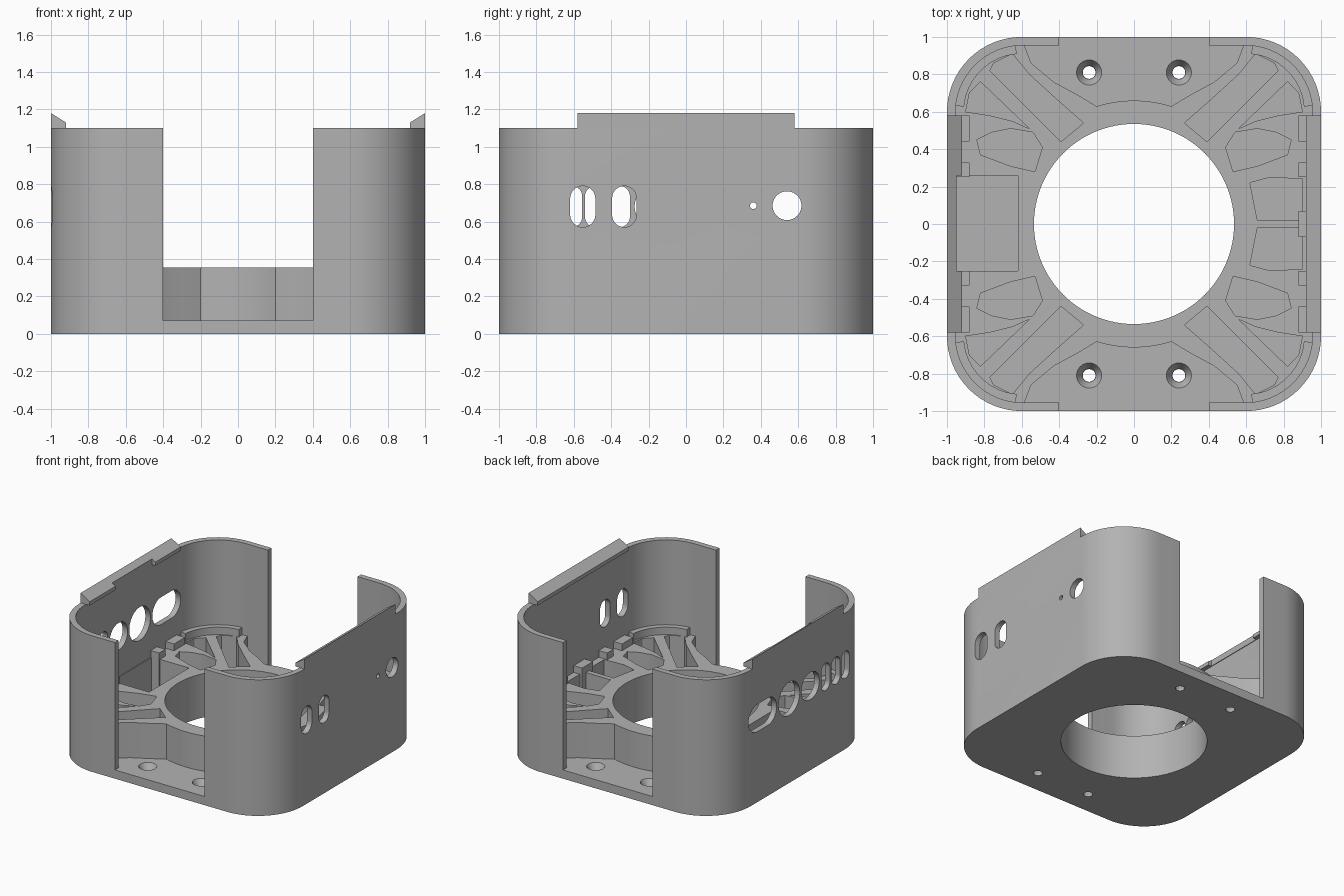
import bpy, bmesh
from math import sin, cos, pi, atan2

cube = bpy.data.objects.get("Cube")
if cube:
    bpy.data.objects.remove(cube)

grey = bpy.data.materials.new("plain_grey")
grey.use_nodes = True
COLOUR = (0.45, 0.45, 0.45, 1)
grey.diffuse_color = COLOUR
grey.node_tree.nodes["Principled BSDF"].inputs["Base Color"].default_value = COLOUR

FLOOR, CORE_TOP, WALL_TOP, INNER = 0.07, 0.355, 1.1, 0.955
QUADRANTS = [(1, 1), (-1, 1), (-1, -1), (1, -1)]


def arc(cx, cy, r, a0, a1, n=16):
    return [(cx + r * cos(a0 + (a1 - a0) * i / n), cy + r * sin(a0 + (a1 - a0) * i / n))
            for i in range(n + 1)]


def circle(cx, cy, r, n=64):
    return arc(cx, cy, r, 0, 2 * pi, n)[:-1]


def rounded_square(half, r):
    c = half - r
    pts = []
    for i, (sx, sy) in enumerate(QUADRANTS):
        pts += arc(sx * c, sy * c, r, i * pi / 2, (i + 1) * pi / 2)
    return pts


def stadium(cy, cz, w, h):
    r = min(w, h) / 2
    dy, dz = w / 2 - r, h / 2 - r
    pts = []
    for i, (sy, sz) in enumerate(QUADRANTS):
        pts += arc(cy + sy * dy, cz + sz * dz, r, i * pi / 2, (i + 1) * pi / 2, 8)
    return pts


def rect(x0, x1, y0, y1):
    return [(x0, y0), (x1, y0), (x1, y1), (x0, y1)]


def mirrored(pts, sx, sy):
    return [(x * sx, y * sy) for x, y in pts]


def prism(name, profiles, lo, hi, axis="z"):
    """Extrude closed profiles along an axis into one object."""
    place = {"x": lambda a, b, t: (t, a, b), "y": lambda a, b, t: (a, t, b),
             "z": lambda a, b, t: (a, b, t)}[axis]
    bm = bmesh.new()
    for pts in profiles:
        face = bm.faces.new([bm.verts.new(place(a, b, lo)) for a, b in pts])
        ext = bmesh.ops.extrude_face_region(bm, geom=[face])
        top = [v for v in ext["geom"] if isinstance(v, bmesh.types.BMVert)]
        bmesh.ops.translate(bm, verts=top, vec=place(0, 0, hi - lo))
    bmesh.ops.remove_doubles(bm, verts=bm.verts, dist=1e-5)
    bmesh.ops.recalc_face_normals(bm, faces=bm.faces)
    mesh = bpy.data.meshes.new(name)
    bm.to_mesh(mesh)
    bm.free()
    mesh.materials.append(grey)
    ob = bpy.data.objects.new(name, mesh)
    bpy.context.collection.objects.link(ob)
    return ob


def cut(ob, *cutters):
    for c in cutters:
        mod = ob.modifiers.new("cut", "BOOLEAN")
        mod.operation, mod.solver, mod.object = "DIFFERENCE", "EXACT", c
    dg = bpy.context.evaluated_depsgraph_get()
    mesh = bpy.data.meshes.new_from_object(ob.evaluated_get(dg))
    ob.modifiers.clear()
    ob.data = mesh


def countersinks():
    bm = bmesh.new()
    for sx, sy in QUADRANTS:
        ret = bmesh.ops.create_cone(bm, cap_ends=True, segments=32, radius1=0.036,
                                    radius2=0.07, depth=0.06)
        bmesh.ops.translate(bm, verts=ret["verts"], vec=(sx * 0.24, sy * 0.81, 0.045))
    mesh = bpy.data.meshes.new("countersink_cutter")
    bm.to_mesh(mesh)
    bm.free()
    ob = bpy.data.objects.new("countersink_cutter", mesh)
    bpy.context.collection.objects.link(ob)
    return ob


# Outer shell: floor and walls, open at front and back
shell = prism("shell", [rounded_square(1, 0.4)], 0, WALL_TOP)
cavity = prism("cavity_cutter", [rounded_square(INNER, 0.36)], FLOOR, 1.3)
opening = prism("opening_cutter", [rect(-0.4, 0.4, -1.2, 1.2)], FLOOR, 1.3)
bore = prism("bore_cutter", [circle(0, 0, 0.535, 96)], -0.2, 1.0)
screws = prism("screw_cutter", [circle(sx * 0.24, sy * 0.81, 0.034, 24)
                                for sx, sy in QUADRANTS], -0.2, 0.3)
sinks = countersinks()
left_ports = prism("left_port_cutter", [
    stadium(-0.552, 0.68, 0.135, 0.22), stadium(-0.33, 0.68, 0.13, 0.22),
    circle(0.36, 0.685, 0.018, 20), circle(0.54, 0.685, 0.077, 40)], 0.8, 1.2, "x")
right_ports = prism("right_port_cutter", [
    stadium(-0.61, 0.68, 0.11, 0.22), stadium(-0.485, 0.68, 0.11, 0.22),
    stadium(-0.355, 0.68, 0.11, 0.22), stadium(-0.16, 0.68, 0.23, 0.22),
    circle(0.11, 0.68, 0.135, 40), stadium(0.45, 0.68, 0.36, 0.22)], -1.2, -0.8, "x")
cut(shell, cavity, opening, bore, screws, sinks, left_ports, right_ports)

# Ribbed core: central ring and fan ribs around open bays
core = prism("ribbed_core", [rounded_square(0.975, 0.38)], 0.05, CORE_TOP)
a = atan2(0.63, 0.2)
bay_side = [(0.3, 0.69), (0.43, 0.76), (0.55, 0.86), (0.64, 1.1)]
bay = arc(0, 0, 0.66, pi - a, a) + bay_side + [(-x, y) for x, y in reversed(bay_side)]
bays = prism("bay_cutter", [bay, mirrored(bay, 1, -1)], 0, 1)
fan_pocket = [(0.27, 0.54), (0.39, 0.44), (0.49, 0.54), (0.77, 0.82), (0.75, 0.86),
              (0.65, 0.91), (0.56, 0.8), (0.44, 0.69), (0.35, 0.61)]
slim_pocket = [(0.56, 0.51), (0.65, 0.55), (0.77, 0.58), (0.9, 0.6), (0.88, 0.7), (0.82, 0.76)]
leaf_pocket = [(0.53, 0.28), (0.66, 0.31), (0.82, 0.37), (0.84, 0.45), (0.76, 0.49),
               (0.66, 0.51), (0.54, 0.49), (0.49, 0.41)]
side_pocket = [(0.66, 0.02), (0.9, 0.02), (0.9, 0.24), (0.73, 0.25), (0.62, 0.22)]
pockets = prism("pocket_cutter", [mirrored(p, sx, sy) for sx, sy in QUADRANTS
                for p in (fan_pocket, slim_pocket, leaf_pocket, side_pocket)], 0, 1)
recess = prism("recess_cutter", [rect(-0.95, -0.62, -0.25, 0.26)], 0.06, 1.3)
cut(core, bays, bore, pockets, recess)

# Curved ledges in the corners, just inside the wall
ledges = []
for i, (sx, sy) in enumerate(QUADRANTS):
    a0, a1 = i * pi / 2 + 0.09, (i + 1) * pi / 2 - 0.09
    cx, cy = sx * 0.6, sy * 0.6
    ledges.append(arc(cx, cy, 0.37, a0, a1) + arc(cx, cy, 0.31, a1, a0))
corner_ledges = prism("corner_ledges", ledges, 0.34, 0.415)

# Small stop blocks along both side walls
blocks = []
for s in (1, -1):
    spans = [(0.25, 0.33), (0.44, 0.58), (-0.33, -0.25), (-0.58, -0.44)]
    if s > 0:
        spans.append((-0.07, 0.07))
    for y0, y1 in spans:
        x0, x1 = sorted((s * 0.88, s * 0.97))
        blocks.append(rect(x0, x1, y0, y1))
stop_blocks = prism("stop_blocks", blocks, 0.06, 0.41)

# Sloped rails on top of the side walls
rail = [(1, 1.09), (1, 1.18), (0.92, 1.13), (0.92, 1.1), (0.96, 1.1), (0.96, 1.09)]
left_rail = prism("left_rail", [rail], -0.58, 0.58, "y")
right_rail = prism("right_rail", [mirrored(rail, -1, 1)], -0.58, 0.58, "y")
cut(right_rail, recess)

# Remove cutters and set smooth shading
for ob in list(bpy.context.collection.objects):
    if ob.name.endswith("_cutter"):
        bpy.data.objects.remove(ob)
parts = [shell, core, corner_ledges, stop_blocks, left_rail, right_rail]
bpy.ops.object.select_all(action="DESELECT")
for ob in parts:
    ob.select_set(True)
bpy.context.view_layer.objects.active = shell
bpy.ops.object.shade_smooth_by_angle(angle=0.5)
